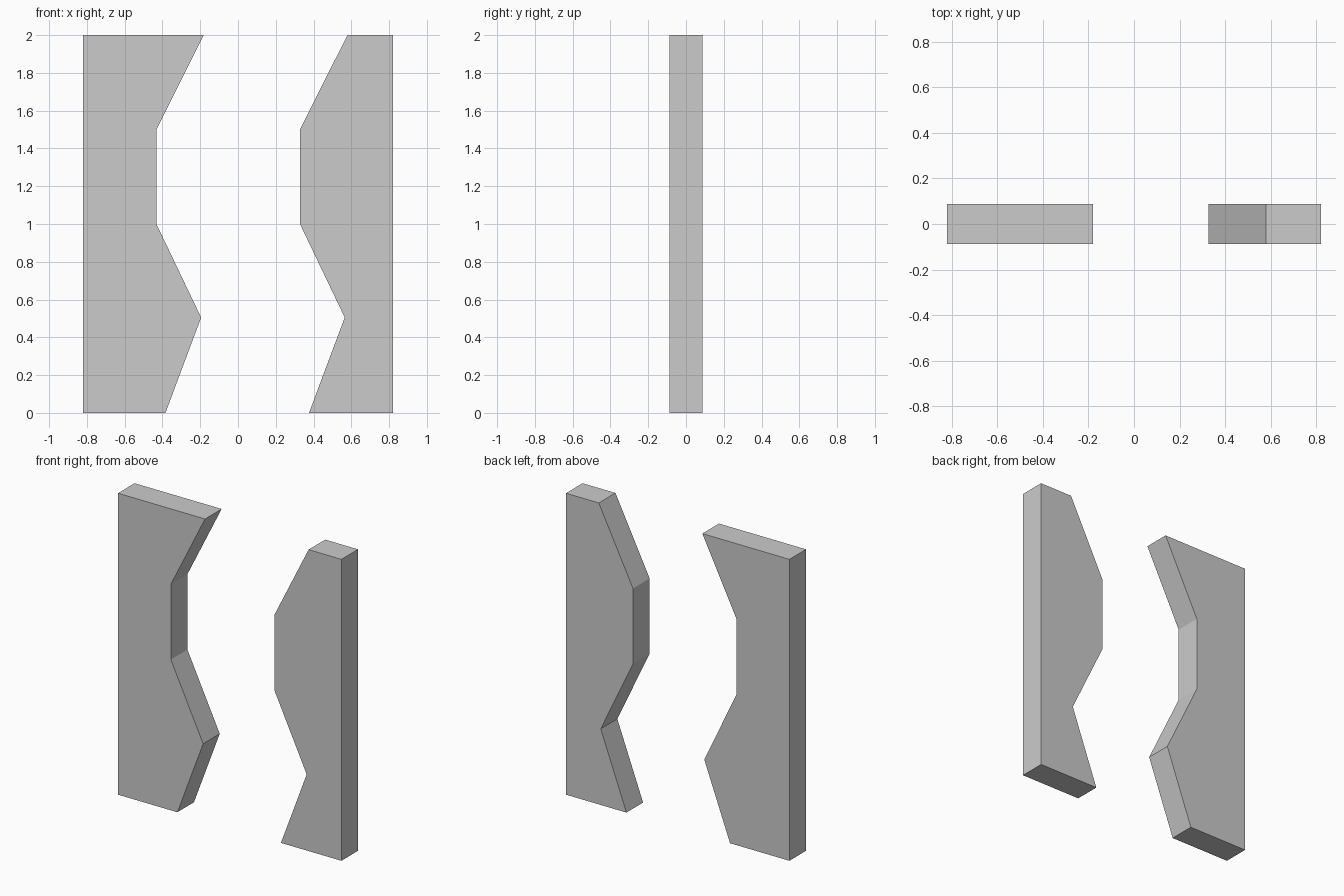
import bpy, bmesh

if "Cube" in bpy.data.objects:
    bpy.data.objects.remove(bpy.data.objects["Cube"])

HALF_WIDTH = 0.82
HALF_DEPTH = 0.087
GAP = 0.76  # constant opening between the two matching zigzag edges

# zigzag inner edge of the left panel (x, z), bottom to top
EDGE = [(-0.384, 0), (-0.195, 0.505), (-0.432, 1.0), (-0.432, 1.5), (-0.181, 2.0)]


def add_panel(name, outer_x, edge):
    """Extrude a panel running from a straight outer side to a zigzag edge."""
    outline = [(outer_x, 0)] + edge + [(outer_x, 2.0)]
    bm = bmesh.new()
    face = bm.faces.new([bm.verts.new((x, -HALF_DEPTH, z)) for x, z in outline])
    result = bmesh.ops.extrude_face_region(bm, geom=[face], use_keep_orig=True)
    moved = [v for v in result["geom"] if isinstance(v, bmesh.types.BMVert)]
    bmesh.ops.translate(bm, verts=moved, vec=(0, 2 * HALF_DEPTH, 0))
    bmesh.ops.recalc_face_normals(bm, faces=bm.faces)
    mesh = bpy.data.meshes.new(name)
    bm.to_mesh(mesh)
    bm.free()
    bpy.context.collection.objects.link(bpy.data.objects.new(name, mesh))


# left panel, and right panel with the same edge shifted across the gap
add_panel("left_panel", -HALF_WIDTH, EDGE)
add_panel("right_panel", HALF_WIDTH, [(x + GAP, z) for x, z in EDGE])
